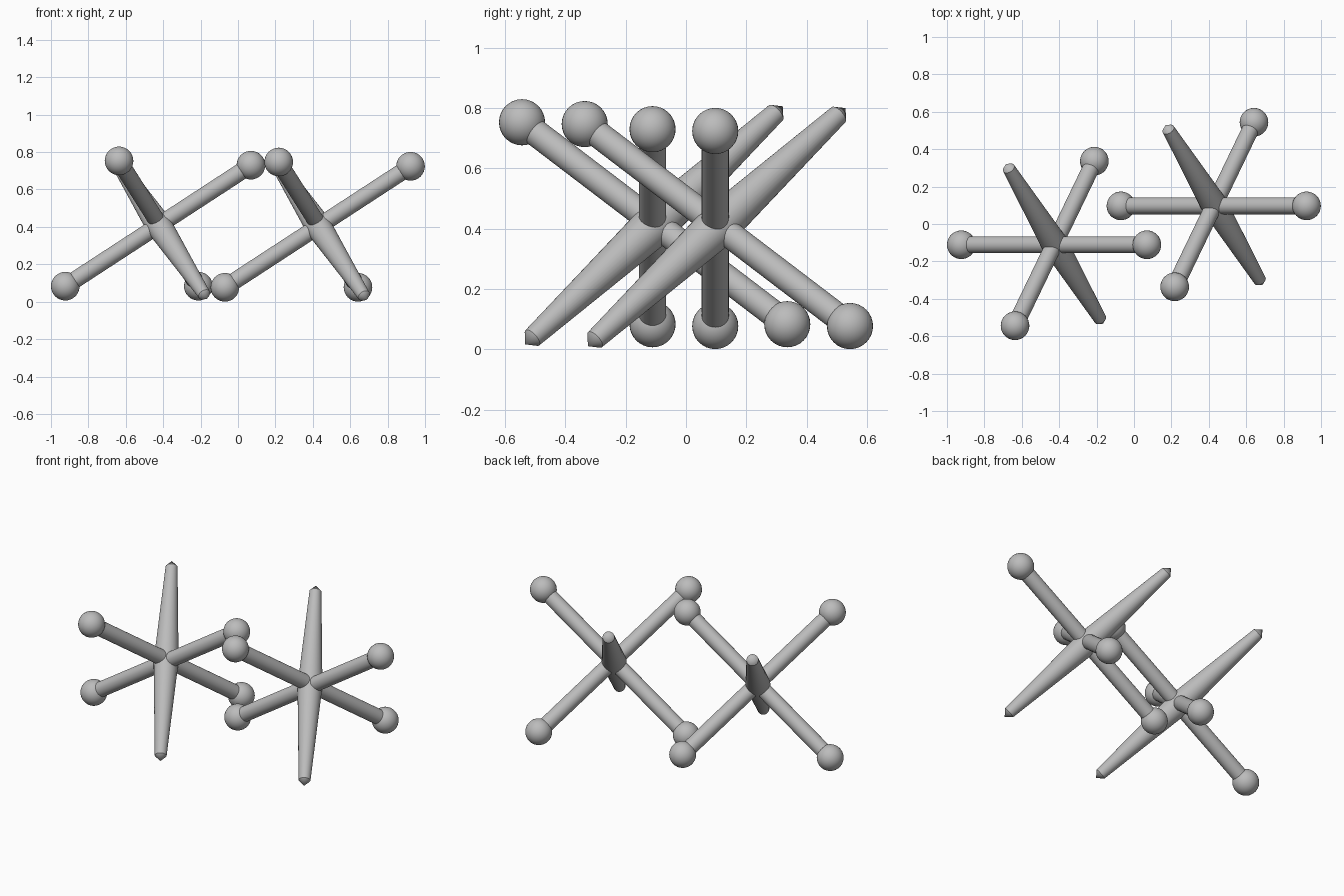
import bpy, bmesh, math
from mathutils import Vector

if "Cube" in bpy.data.objects:
    bpy.data.objects.remove(bpy.data.objects["Cube"])

metal = bpy.data.materials.new("grey metal")
metal.diffuse_color = (0.5, 0.5, 0.5, 1)
metal.use_nodes = True
metal.node_tree.nodes["Principled BSDF"].inputs["Base Color"].default_value = metal.diffuse_color


def finish(name, bm, location, axis=None):
    """Turn a bmesh built along z into a smooth shaded object along axis."""
    bmesh.ops.recalc_face_normals(bm, faces=bm.faces)
    mesh = bpy.data.meshes.new(name)
    bm.to_mesh(mesh)
    bm.free()
    mesh.materials.append(metal)
    ob = bpy.data.objects.new(name, mesh)
    bpy.context.collection.objects.link(ob)
    ob.location = location
    if axis:
        ob.rotation_euler = axis.to_track_quat('Z', 'Y').to_euler()
    bpy.context.view_layer.objects.active = ob
    bpy.ops.object.select_all(action='DESELECT')
    ob.select_set(True)
    bpy.ops.object.shade_smooth_by_angle(angle=math.radians(30))


def lathe(name, profile, location, axis, sides=32):
    """Revolve (radius, z) points; the ends lie on the axis."""
    bm = bmesh.new()
    verts = [bm.verts.new((r, 0, z)) for r, z in profile]
    edges = [bm.edges.new(p) for p in zip(verts, verts[1:])]
    bmesh.ops.spin(bm, geom=verts + edges, axis=(0, 0, 1), cent=(0, 0, 0),
                   angle=math.tau, steps=sides)
    bmesh.ops.remove_doubles(bm, verts=bm.verts, dist=1e-4)
    finish(name, bm, location, axis)


def ball(name, location):
    bm = bmesh.new()
    bmesh.ops.create_uvsphere(bm, u_segments=32, v_segments=16, radius=0.0765)
    finish(name, bm, location)


def jack(label, offset):
    # two crossing rods with a ball on each end
    rods = (((-0.9235, -0.111, 0.086), (0.069, -0.111, 0.733)),
            ((-0.636, -0.544, 0.756), (-0.212, 0.336, 0.086)))
    for i, ends in enumerate(rods):
        a, b = (Vector(p) + offset for p in ends)
        h = (b - a).length / 2
        lathe(f"{label}_rod_{i}", [(0, -h), (0.045, -h), (0.045, h), (0, h)],
              (a + b) / 2, b - a)
        ball(f"{label}_ball_{i}_a", a)
        ball(f"{label}_ball_{i}_b", b)
    # tapered spike, square to both rods
    lathe(f"{label}_spike",
          [(0, -0.637), (0.034, -0.602), (0.071, 0), (0.034, 0.602), (0, 0.637)],
          Vector((-0.425, -0.106, 0.414)) + offset, Vector((0.407, -0.671, -0.62)))


jack("left_jack", Vector((0, 0, -0.003)))
jack("right_jack", Vector((0.8535, 0.208, -0.009)))
